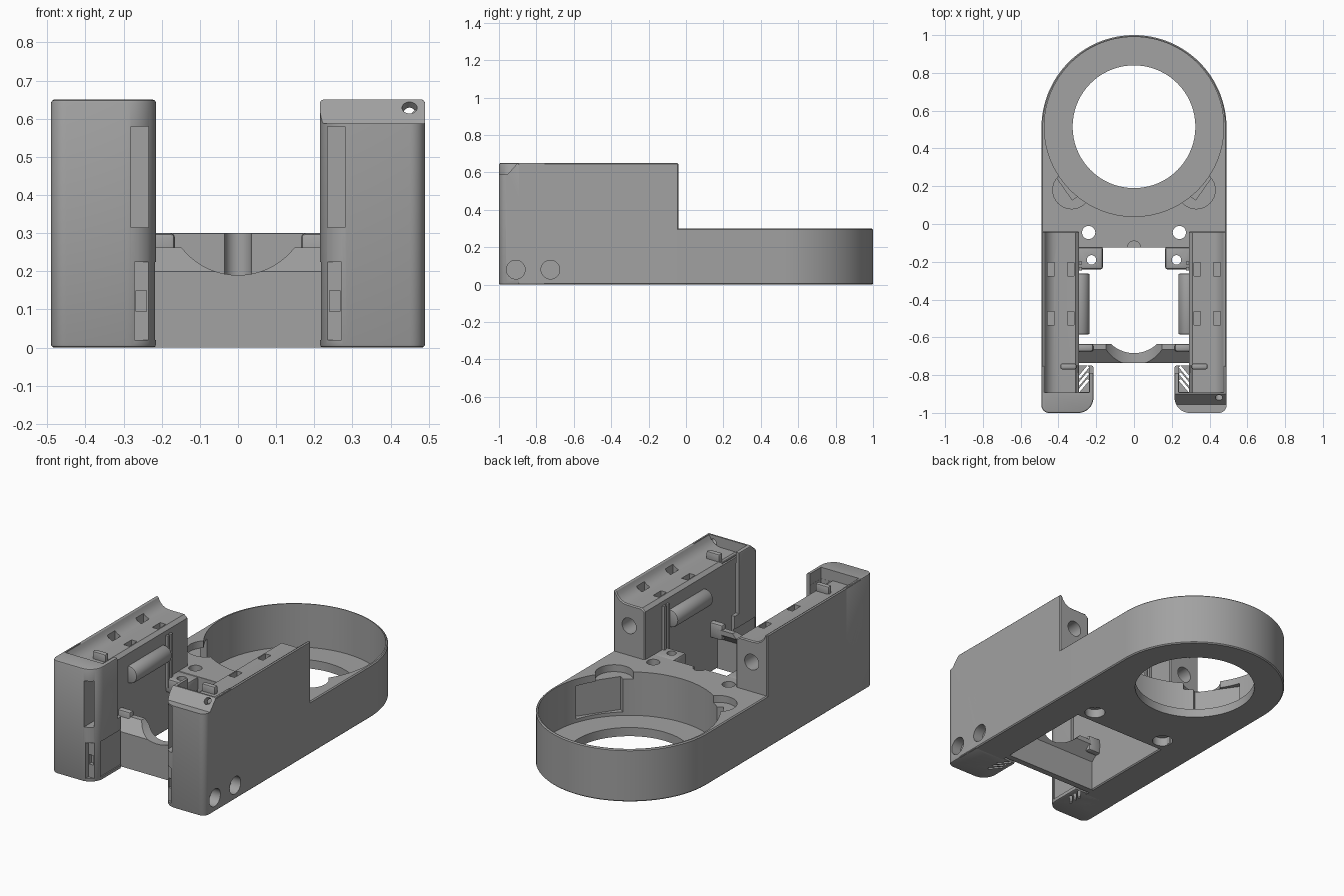
import bpy, bmesh, math
from mathutils import Matrix

cube = bpy.data.objects.get("Cube")
if cube:
    bpy.data.objects.remove(cube, do_unlink=True)

grey = bpy.data.materials.new("mid_grey")
grey.use_nodes = True
grey.diffuse_color = (0.36, 0.36, 0.36, 1)
grey.node_tree.nodes["Principled BSDF"].inputs["Base Color"].default_value = grey.diffuse_color


def finish(name, bm):
    bmesh.ops.recalc_face_normals(bm, faces=bm.faces)
    mesh = bpy.data.meshes.new(name)
    bm.to_mesh(mesh)
    bm.free()
    mesh.materials.append(grey)
    ob = bpy.data.objects.new(name, mesh)
    bpy.context.collection.objects.link(ob)
    return ob


def prism(name, pts, lo, hi, axis="z", side=1):
    """Extrude a closed outline along an axis; side=-1 mirrors it in x."""
    place = {"z": lambda a, b, h: (side * a, b, h),
             "x": lambda a, b, h: (side * h, a, b),
             "y": lambda a, b, h: (side * a, h, b)}[axis]
    bm = bmesh.new()
    low = [bm.verts.new(place(a, b, lo)) for a, b in pts]
    high = [bm.verts.new(place(a, b, hi)) for a, b in pts]
    bm.faces.new(low)
    bm.faces.new(high)
    for i in range(len(pts)):
        j = (i + 1) % len(pts)
        bm.faces.new((low[i], low[j], high[j], high[i]))
    return finish(name, bm)


def box(name, x, y, z, side=1):
    return prism(name, [(x[0], y[0]), (x[1], y[0]), (x[1], y[1]), (x[0], y[1])],
                 z[0], z[1], "z", side)


def arc(cx, cy, r, start, end, n):
    return [(cx + r * math.cos(math.radians(start + (end - start) * i / n)),
             cy + r * math.sin(math.radians(start + (end - start) * i / n))) for i in range(n + 1)]


def disc(name, a, b, r, lo, hi, axis="z", side=1, n=32):
    return prism(name, arc(a, b, r, 0, 360, n)[:-1], lo, hi, axis, side)


def apply(ob, mod):
    bpy.context.view_layer.objects.active = ob
    bpy.ops.object.modifier_apply(modifier=mod.name)


def bevel(ob, width, segments=2):
    mod = ob.modifiers.new("edge_bevel", "BEVEL")
    mod.width, mod.segments = width, segments
    mod.limit_method, mod.angle_limit = "ANGLE", math.radians(50)
    apply(ob, mod)


def cut(ob, *cutters):
    for c in cutters:
        mod = ob.modifiers.new("cut", "BOOLEAN")
        mod.operation, mod.solver, mod.object = "DIFFERENCE", "EXACT", c
        apply(ob, mod)
        bpy.data.objects.remove(c, do_unlink=True)


def turned(ob, degrees, axis, loc):
    ob.data.transform(Matrix.Translation(loc) @ Matrix.Rotation(math.radians(degrees), 4, axis))
    return ob


# Ring and deck: rounded plan with a cup, a through hole and screw holes
CY = 0.515
outline = [(-0.49, -0.13), (0.49, -0.13)] + arc(0, 0.51, 0.49, 0, 180, 64)
ring = prism("ring_base", outline, 0, 0.3)
bevel(ring, 0.006, 1)
cut(ring, disc("cup", 0, CY, 0.475, 0.05, 0.4, n=96),
    disc("opening", 0, CY, 0.325, -0.1, 0.2, n=72),
    box("deck_notch", (-0.17, 0.17), (-0.2, -0.125), (-0.1, 0.4)),
    disc("cable_nick", 0, -0.125, 0.035, 0.1, 0.4))
for s in (1, -1):
    cut(ring, disc("ear", 0.33, 0.18, 0.1, 0.26, 0.4, side=s),
        disc("screw", 0.24, -0.045, 0.035, -0.1, 0.4, side=s),
        disc("counterbore", 0.24, -0.045, 0.055, -0.1, 0.05, side=s))
    panel = box("wall_panel", (0.4, 0.49), (-0.13, 0.13), (0.07, 0.26))
    cut(ring, turned(panel, -35 if s > 0 else 215, "Z", (0, CY, 0)))

for s, word in ((1, "left"), (-1, "right")):
    # Deck bracket reaching into the central opening
    bracket = box(word + "_deck_bracket", (0.165, 0.3), (-0.24, -0.12), (0.22, 0.3), s)
    bevel(bracket, 0.012)
    cut(bracket, disc("screw", 0.225, -0.19, 0.025, 0.1, 0.4, side=s))

    # Side rail with a hollowed top
    section = [(0.29, 0), (0.49, 0), (0.49, 0.65), (0.477, 0.65), (0.465, 0.625),
               (0.448, 0.606), (0.425, 0.595), (0.4, 0.592), (0.31, 0.592), (0.29, 0.575)]
    rail = prism(word + "_rail", section, -0.9, -0.04, "y", s)
    bevel(rail, 0.006, 1)
    for x in (0.335, 0.44):
        for y in (-0.24, -0.5):
            cut(rail, box("slot", (x - 0.018, x + 0.018), (y - 0.036, y + 0.036), (0.54, 0.7), s))
    cut(rail, disc("rear_bore", 0.39, 0.47, 0.045, -0.16, 0.1, "y", s))

    # Front block: rounded corners, hollow behind its front wall
    plan = ([(0.49, -0.75)] + arc(0.45, -0.96, 0.04, 0, -90, 8)
            + arc(0.295, -0.92, 0.08, 270, 180, 12) + [(0.215, -0.75)])
    block = prism(word + "_front_block", plan, 0, 0.65, "z", s)
    bevel(block, 0.008, 2)
    cut(block, box("pocket", (0.237, 0.295), (-0.89, -0.7), (0.03, 0.8), s),
        box("trough", (0.236, 0.476), (-0.891, -0.7), (0.585, 0.8), s),
        box("side_gap", (0.2, 0.296), (-0.79, -0.7), (0.3, 0.8), s),
        box("window", (0.235, 0.28), (-1.1, -0.91), (0.315, 0.58), s),
        box("latch_side", (0.2, 0.222), (-0.94, -0.74), (0.02, 0.225), s),
        box("latch_front", (0.2, 0.272), (-1.1, -0.972), (0.02, 0.225), s),
        box("latch_notch", (0.24, 0.268), (-1.1, -0.95), (0.095, 0.15), s))
    for i in range(3):
        slit = box("floor_slit", (-0.04, 0.04), (-0.007, 0.007), (-0.1, 0.1))
        cut(block, turned(slit, -50 * s, "Z", (s * 0.268, -0.855 + i * 0.035, 0)))

    if s > 0:
        # Sloped front lip and side bolt holes, only on this side
        lip = [(-1.1, 0.588), (-0.955, 0.588), (-0.9, 0.65), (-0.9, 0.8), (-1.1, 0.8)]
        pin = disc("pin_hole", 0, 0, 0.02, -0.05, 0.05)
        cut(block, prism("lip", lip, 0, 0.6, "x"), turned(pin, 45, "X", (0.45, -0.92, 0.63)))
        for part in (block, rail):
            for y in (-0.91, -0.725):
                cut(part, disc("bolt_hole", y, 0.08, 0.05, 0.43, 0.6, "x"))

    # Tab, roller, guide ribs and crossbar knob
    bevel(box(word + "_tab", (0.305, 0.39), (-0.77, -0.738), (0.57, 0.635), s), 0.01)
    bevel(disc(word + "_roller", 0.285, 0.455, 0.05, -0.585, -0.262, "y", s), 0.008)
    for i in range(2):
        box(f"{word}_guide_rib_{i + 1}", (0.275, 0.3),
            (-0.245 + i * 0.03, -0.228 + i * 0.03), (0.25, 0.55), s)
    bevel(box(word + "_bar_knob", (0.215, 0.3), (-0.675, -0.635), (0.2, 0.29), s), 0.012)

# Crossbar with an arched dip
bar = prism("crossbar", [(-0.735, 0), (-0.735, 0.2), (-0.665, 0.262), (-0.635, 0.262),
                         (-0.635, 0.235), (-0.7, 0.175), (-0.7, 0)], -0.3, 0.3, "x")
cut(bar, disc("dip", 0, 0.378, 0.188, -1, -0.5, "y", n=64))

# Smooth the round walls, keep the edges sharp
for ob in list(bpy.context.scene.objects):
    if ob.type == "MESH" and ob.data.materials and ob.data.materials[0] == grey:
        bpy.ops.object.select_all(action="DESELECT")
        ob.select_set(True)
        bpy.context.view_layer.objects.active = ob
        bpy.ops.object.shade_smooth_by_angle(angle=math.radians(30))
